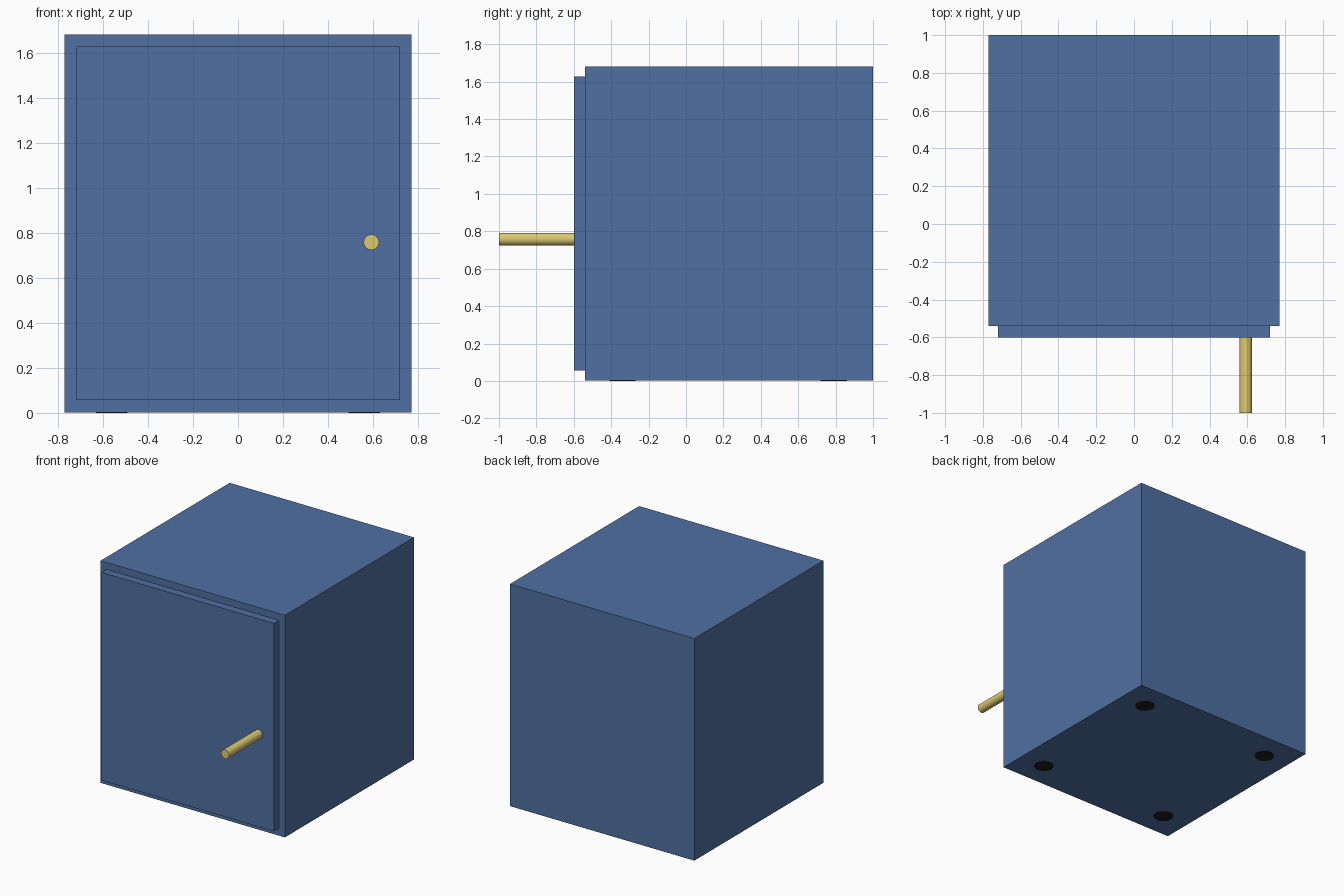
import bpy
import math

if "Cube" in bpy.data.objects:
    bpy.data.objects.remove(bpy.data.objects["Cube"])


def material(name, color):
    mat = bpy.data.materials.new(name)
    mat.diffuse_color = (*color, 1.0)
    mat.use_nodes = True
    mat.node_tree.nodes["Principled BSDF"].inputs["Base Color"].default_value = mat.diffuse_color
    return mat


def box(name, low, high, mat):
    center = [(a + b) / 2 for a, b in zip(low, high)]
    bpy.ops.mesh.primitive_cube_add(size=1, location=center)
    obj = bpy.context.object
    obj.name = name
    obj.scale = [b - a for a, b in zip(low, high)]
    bpy.ops.object.transform_apply(location=False, rotation=False, scale=True)
    obj.data.materials.append(mat)
    return obj


def cylinder(name, radius, depth, location, mat, rotation=(0, 0, 0)):
    bpy.ops.mesh.primitive_cylinder_add(
        vertices=32, radius=radius, depth=depth, location=location, rotation=rotation)
    obj = bpy.context.object
    obj.name = name
    obj.data.materials.append(mat)
    bpy.ops.object.shade_smooth_by_angle(angle=math.radians(30))
    return obj


blue = material("blue_paint", (0.08, 0.16, 0.36))
brass = material("brass", (0.72, 0.58, 0.17))
black = material("black_rubber", (0.01, 0.01, 0.01))

# Cabinet body, a hair above the ground so the flush feet carry it
box("cabinet_body", (-0.77, -0.54, 0.002), (0.77, 1.0, 1.68), blue)

# Door panel standing proud of the front
box("door", (-0.72, -0.60, 0.057), (0.72, -0.539, 1.628), blue)

# Straight round handle, its root sunk slightly into the door
cylinder("handle", 0.034, 0.41, (0.592, -0.795, 0.758), brass, (math.pi / 2, 0, 0))

# Four recessed feet, flush with the underside
for side, x in (("left", -0.56), ("right", 0.56)):
    for end, y in (("front", -0.34), ("back", 0.79)):
        cylinder(f"foot_{end}_{side}", 0.07, 0.05, (x, y, 0.025), black)
